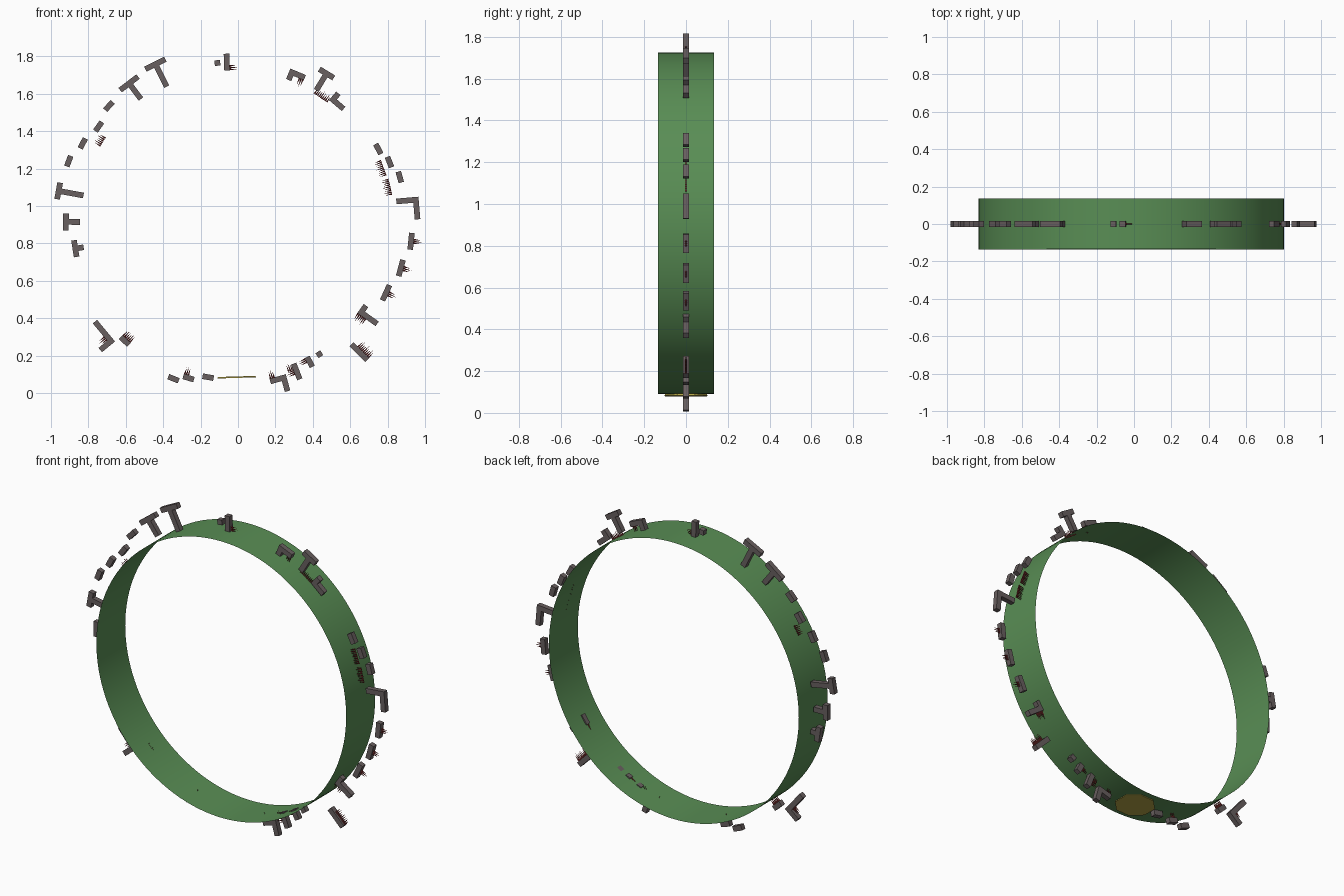
import bpy, bmesh, math
from mathutils import Matrix, Vector

cube = bpy.data.objects.get("Cube")
if cube:
    bpy.data.objects.remove(cube)

CENTRE = Vector((-0.015, 0, 0.907))
RADIUS = 0.817
CELL = 0.03


def material(name, rgb):
    m = bpy.data.materials.new(name)
    m.use_nodes = True
    m.diffuse_color = (*rgb, 1)
    bsdf = next(n for n in m.node_tree.nodes if n.type == 'BSDF_PRINCIPLED')
    bsdf.inputs["Base Color"].default_value = (*rgb, 1)
    return m


GREEN = material("grass green", (0.10, 0.27, 0.09))
STONE = material("grey stone", (0.14, 0.115, 0.115))
RED = material("dark red", (0.22, 0.03, 0.03))
GOLD = material("dull gold", (0.45, 0.37, 0.06))


def finish(name, bm, *mats):
    mesh = bpy.data.meshes.new(name)
    bm.to_mesh(mesh)
    bm.free()
    for m in mats:
        mesh.materials.append(m)
    ob = bpy.data.objects.new(name, mesh)
    bpy.context.collection.objects.link(ob)
    return ob


# Open band: a cylinder wall without caps or thickness
bm = bmesh.new()
bmesh.ops.create_cone(bm, cap_ends=False, segments=128, radius1=RADIUS,
                      radius2=RADIUS, depth=0.27,
                      matrix=Matrix.Translation(CENTRE) @ Matrix.Rotation(math.pi / 2, 4, 'X'))
for f in bm.faces:
    f.smooth = True
finish("ground_band", bm, GREEN)

# Octagonal plate under the band
bm = bmesh.new()
bmesh.ops.create_cone(bm, cap_ends=True, segments=8, radius1=0.112, radius2=0.108,
                      depth=0.008,
                      matrix=Matrix.Translation((-0.007, 0, 0.085))
                      @ Matrix.Rotation(-0.03, 4, 'Y') @ Matrix.Rotation(math.pi / 8, 4, 'Z'))
finish("start_plate", bm, GOLD)

# Spike heading: sideways step and outward step
HEADING = {"^": (0, 1), "v": (0, -1), ">": (1, 0), "<": (-1, 0)}


def add_spikes(bm, at, side, out, mark):
    """Three thin spikes filling one cell, standing on its near edge."""
    s, o = HEADING[mark]
    head = side * s + out * o
    across = Vector((0, 1, 0)).cross(head)
    turn = head.to_track_quat('Z', 'Y').to_matrix().to_4x4()
    for k in (-1, 0, 1):
        length = CELL * (1.5 if k == 0 else 1.2)
        pos = at + across * k * CELL / 3 + head * (length - CELL) / 2
        made = bmesh.ops.create_cone(bm, cap_ends=True, segments=5, radius1=0.005,
                                     radius2=0, depth=length,
                                     matrix=Matrix.Translation(pos) @ turn)
        for f in {f for v in made["verts"] for f in v.link_faces}:
            f.material_index = 1


def platform(name, x, z, pattern):
    """Rows run from outside to inside, columns clockwise; # is a block."""
    mid = Vector((x, 0, z))
    out = (mid - CENTRE).normalized()
    side = Vector((out.z, 0, -out.x))
    turn = Matrix((side, (0, 1, 0), out)).transposed().to_4x4()
    bm = bmesh.new()
    rows = pattern.split()
    for r, row in enumerate(rows):
        for c, mark in enumerate(row):
            at = mid + CELL * (side * (c - (len(row) - 1) / 2) + out * ((len(rows) - 1) / 2 - r))
            if mark == "#":
                bmesh.ops.create_cube(bm, size=CELL, matrix=Matrix.Translation(at) @ turn)
            elif mark in HEADING:
                add_spikes(bm, at, side, out, mark)
    finish(name, bm, STONE, RED)


# Platforms over the top and down the left side
LEFT_SIDE = [
    (-.11, 1.765, "#"),
    (-.045, 1.77, "#. #. #>"),
    (.31, 1.69, "### #.v"),
    (.45, 1.67, "### # # #"),
    (.45, 1.59, "^^^"),
    (.54, 1.56, "#.. ###"),
    (.75, 1.305, "##"),
    (.765, 1.2, "vvv"),
    (.81, 1.235, "##"),
    (.865, 1.155, "##"),
    (.80, 1.10, "vvv"),
    (.91, .985, "#### #... #... #..."),
    (.94, .81, "^ ###"),
    (.885, .665, "^ ###"),
    (.805, .53, "^ ###"),
    (.695, .405, ".#. .#. .#> ##>"),
    (.66, .23, "<# <# <# .#"),
]

# Platforms along the bottom and up the right side
RIGHT_SIDE = [
    (.435, .208, "#"),
    (.37, .16, "#. #>"),
    (.30, .11, "#. #> #v"),
    (.22, .06, "#.. #.. ### ..v"),
    (-.16, .085, "##"),
    (-.26, .095, "## .v"),
    (-.345, .077, "##"),
    (-.595, .29, "## vv"),
    (-.74, .305, "#.... #^... #####"),
    (-.855, .775, "### #"),
    (-.89, .915, "### # #"),
    (-.90, 1.07, "### # # # #"),
    (-.905, 1.24, "##"),
    (-.83, 1.335, "##"),
    (-.745, 1.425, "##"),
    (-.69, 1.535, "##"),
    (-.735, 1.35, "^^"),
    (-.555, 1.62, "#### # # #"),
    (-.415, 1.705, "#### # # # #"),
]

for label, group in (("left_platform", LEFT_SIDE), ("right_platform", RIGHT_SIDE)):
    for i, (x, z, pattern) in enumerate(group):
        platform(f"{label}_{i + 1}", x, z, pattern)
